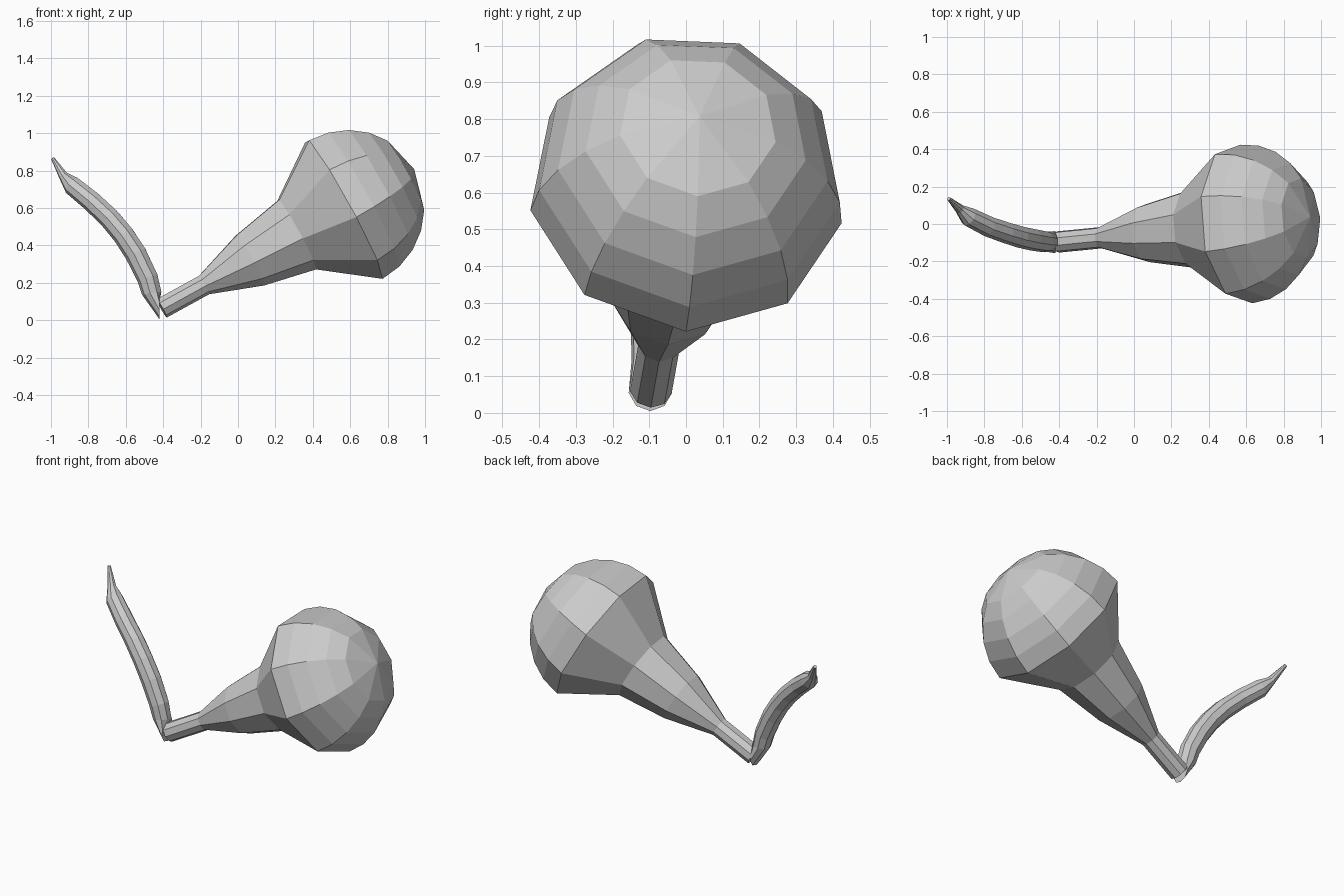
import bpy, bmesh
from math import sin, cos, radians, tau
from mathutils import Vector

if "Cube" in bpy.data.objects:
    bpy.data.objects.remove(bpy.data.objects["Cube"])

SIDES = 9


def loft(name, rings, tip=None):
    """Skin rings of (centre, axis, radius); one corner of each ring points down."""
    bm = bmesh.new()
    loops = []
    for centre, axis, radius in rings:
        n = Vector(axis).normalized()
        side = Vector((0, 1, 0))
        side = (side - n * side.dot(n)).normalized()
        up = n.cross(side)
        loop = []
        for i in range(SIDES):
            a = radians(-90) + tau * i / SIDES
            loop.append(bm.verts.new(Vector(centre) + radius * (side * cos(a) + up * sin(a))))
        loops.append(loop)
    for lo, hi in zip(loops, loops[1:]):
        for i in range(SIDES):
            j = (i + 1) % SIDES
            bm.faces.new((lo[i], lo[j], hi[j], hi[i]))
    bm.faces.new(loops[0])
    if tip is None:
        bm.faces.new(loops[-1])
    else:
        apex = bm.verts.new(tip)
        for i in range(SIDES):
            bm.faces.new((loops[-1][i], loops[-1][(i + 1) % SIDES], apex))
    bmesh.ops.recalc_face_normals(bm, faces=bm.faces)
    mesh = bpy.data.meshes.new(name)
    bm.to_mesh(mesh)
    bm.free()
    obj = bpy.data.objects.new(name, mesh)
    bpy.context.collection.objects.link(obj)
    return obj


# Bulb: flared neck ending in a hemisphere, along one tilted axis
ball = Vector((0.565, 0.0, 0.60))
axis = Vector((0.965, 0.095, 0.53)).normalized()
R = 0.432
profile = [(-1.115, 0.058), (-0.855, 0.058), (-0.575, 0.158), (-0.288, 0.217)]
profile += [(R * sin(radians(t)), R * cos(radians(t))) for t in (0, 15, 30, 45, 60)]
loft("bulb", [(ball + axis * d, axis, r) for d, r in profile], ball + axis * R)

# Stem: bent tube rising from the neck end and narrowing to a tip
path = [
    (-0.42, -0.097, 0.065, 0.060),
    (-0.46, -0.095, 0.145, 0.054),
    (-0.482, -0.093, 0.225, 0.058),
    (-0.545, -0.082, 0.355, 0.060),
    (-0.61, -0.068, 0.455, 0.059),
    (-0.685, -0.045, 0.545, 0.058),
    (-0.78, -0.012, 0.635, 0.056),
    (-0.885, 0.040, 0.720, 0.052),
    (-0.932, 0.080, 0.770, 0.026),
    (-0.990, 0.135, 0.865, 0.010),
]
pts = [Vector(p[:3]) for p in path]
rings = []
for k, p in enumerate(pts):
    back = pts[max(k - 1, 0)] - pts[min(k + 1, len(pts) - 1)]
    if k == 0:
        back = Vector((1, 0, 0))
    elif k == 1:
        back = Vector((0.15, 0, -1))
    rings.append((p, back, path[k][3]))
loft("stem", rings)
